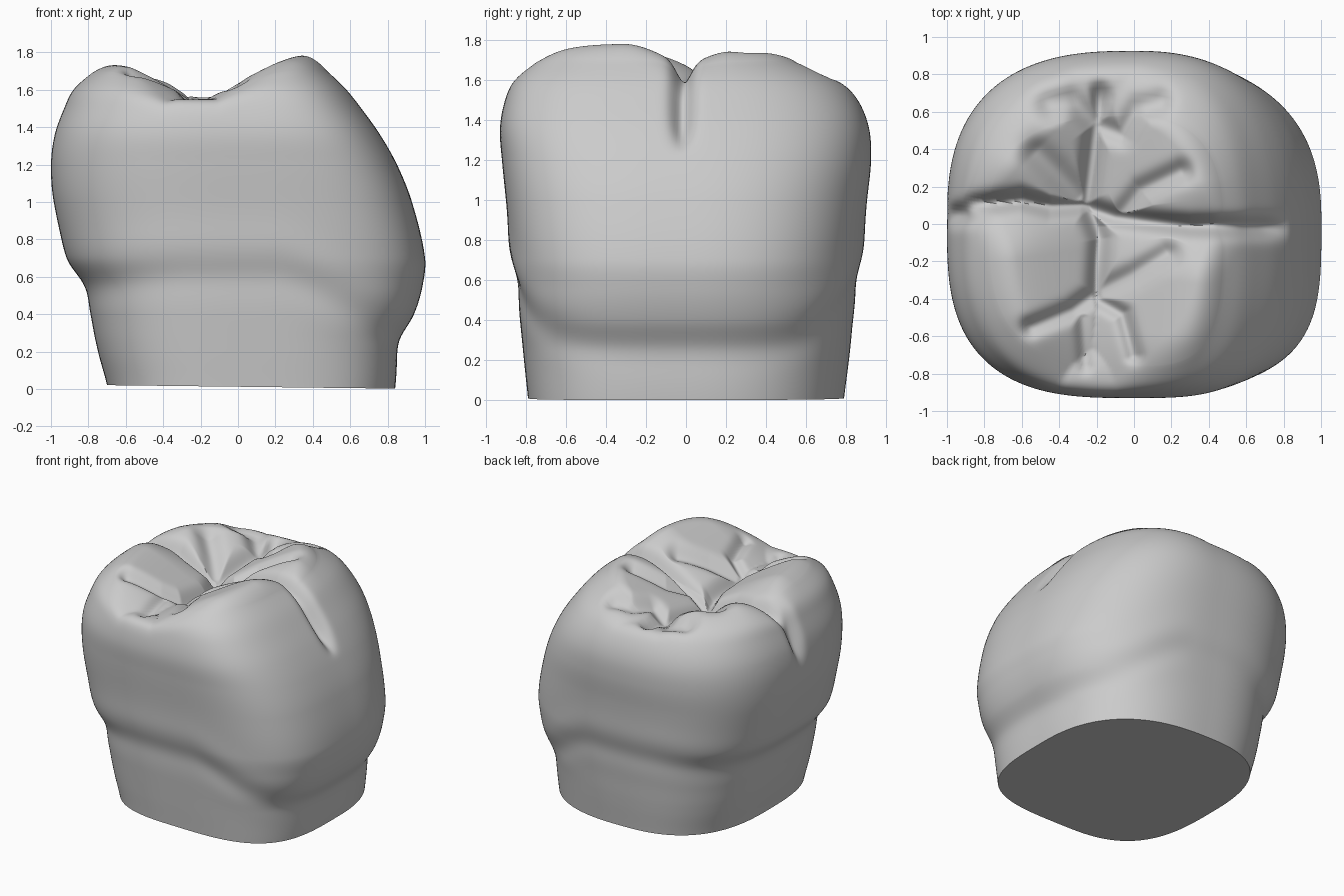
import bpy, bmesh, math
from mathutils import Vector

cube = bpy.data.objects.get("Cube")
if cube:
    bpy.data.objects.remove(cube, do_unlink=True)

SEGMENTS, WALL_RINGS, CAP_RINGS = 300, 90, 90

# Squareness of each corner, by the sign of x and y
CORNERS = {(False, False): 3, (True, False): 3.4, (True, True): 2.5, (False, True): 2.65}

# Outline of the tooth: height, then reach to -x, +x, -y, +y
OUTLINE = [
    (0, .70, .84, .79, .79), (.25, .76, .87, .815, .82), (.4, .79, .935, .83, .835),
    (.55, .83, .985, .845, .855), (.7, .91, 1, .87, .875), (1, .985, .93, .9, .905),
    (1.2, 1, .85, .92, .925), (1.36, .98, .76, .93, .915), (1.5, .93, .66, .905, .86),
    (1.6, .88, .58, .86, .77), (1.7, .78, .48, .765, .58)]
TOP = OUTLINE[-1][0]

# Cusps and marginal ridges: crest start, crest end, height, slope
CUSPS = [
    ((.39, -.32), (.37, -.6), 1.79, .56), ((.35, .23), (.3, .53), 1.745, .54),
    ((-.71, -.2), (-.67, -.48), 1.74, .58), ((-.67, .36), (-.56, .6), 1.7, .56),
    ((-.3, -.8), (.05, -.8), 1.55, .5), ((-.3, .8), (0, .8), 1.58, .5)]
CUSPS = [(Vector(a), Vector(b), h, slope) for a, b, h, slope in CUSPS]

# Chewing surface grooves: depth, width, path
GROOVES = [
    (.08, .05, [(-1, .04), (-.85, .1), (-.6, .13), (-.45, .09), (-.28, .1), (-.1, .04),
                (.05, .02), (.3, -.01), (.8, -.02)]),
    (.07, .05, [(-.18, .7), (-.22, .45), (-.26, .12), (-.18, -.08), (-.2, -.38)]),
    (.06, .05, [(-.22, -.38), (-.33, -.46), (-.55, -.55)]),
    (.05, .04, [(-.2, -.4), (-.06, -.48), (0, -.7)]),
    (.03, .035, [(-.28, -.5), (-.26, -.76)]),
    (.06, .06, [(-.18, -.36), (0, -.27), (.18, -.16)]),
    (.06, .06, [(-.06, .06), (.04, .18), (.25, .28)]),
    (.07, .07, [(-.22, .55), (-.33, .66), (-.45, .64)]),
    (.06, .06, [(-.2, .53), (-.06, .48), (.02, .62), (.14, .65)]),
    (.07, .08, [(-.3, .15), (-.42, .28), (-.52, .38)])]
GROOVES = [(d, w, [Vector(p) for p in path]) for d, w, path in GROOVES]


def smoothstep(low, high, value):
    t = min(max((value - low) / (high - low), 0), 1)
    return t * t * (3 - 2 * t)


def bell(value, width):
    return math.exp(-(value / width) ** 2)


def soft_min(a, b, blend):
    h = max(blend - abs(a - b), 0) / blend
    return min(a, b) - h * h * blend / 4


def distance(point, a, b):
    along = b - a
    t = min(max((point - a).dot(along) / along.length_squared, 0), 1)
    return (point - a - along * t).length


def reach(z):
    """Reach in four directions, with a smooth curve through the outline."""
    last = len(OUTLINE) - 1
    i = 0
    while i < last - 1 and z > OUTLINE[i + 1][0]:
        i += 1
    a, b = OUTLINE[i], OUTLINE[i + 1]
    before, after = OUTLINE[max(i - 1, 0)], OUTLINE[min(i + 2, last)]
    span = b[0] - a[0]
    t = (z - a[0]) / span
    result = []
    for k in range(1, len(a)):
        ma = (b[k] - before[k]) / (b[0] - before[0]) * span
        mb = (after[k] - a[k]) / (after[0] - a[0]) * span
        rise = b[k] - a[k]
        result.append(a[k] + t * (ma + t * (3 * rise - 2 * ma - mb + t * (ma + mb - 2 * rise))))
    return result


def wall_point(angle, z, sizes):
    c, s = math.cos(angle), math.sin(angle)
    left, right, front, back = sizes
    rx = right if c > 0 else left
    ry = back if s > 0 else front
    power = CORNERS[c > 0, s > 0]
    r = (abs(c / rx) ** power + abs(s / ry) ** power) ** (-1 / power)
    # Neck line, low on the +x side
    neck = .68 - .36 * smoothstep(.2, 1, c) - .07 * smoothstep(.3, 1, -c)
    r *= 1 - .013 * bell(z - neck + .07, .1) + .008 * bell(z - neck - .08, .12)
    # Notches where the cross groove runs down both sides
    y = r * s
    if c > 0:
        r *= 1 - .06 * bell(y + .02, .06) * smoothstep(1.22, 1.55, z)
    else:
        r *= 1 - .04 * bell(y - .04, .05) * smoothstep(1.1, 1.5, z)
    return r * c, r * s


def groove_depth(point):
    deepest = 0
    for depth, width, path in GROOVES:
        gap = min(distance(point, a, b) for a, b in zip(path, path[1:]))
        deepest = max(deepest, depth * bell(gap, width))
    return deepest


def chewing_height(point):
    tip = .12
    return max(h - slope * (math.hypot(distance(point, a, b), tip) - tip)
               for a, b, h, slope in CUSPS)


def carve(x, y, z):
    """Lower the closed crown to its cusps, fossa and grooves."""
    if z < 1.2:
        return z
    point = Vector((x, y))
    z = soft_min(z, chewing_height(point), .08)
    return z - groove_depth(point) * smoothstep(1.2, 1.45, z)


bm = bmesh.new()
rings = []
angles = [2 * math.pi * i / SEGMENTS for i in range(SEGMENTS)]

# Root and crown wall
for j in range(WALL_RINGS + 1):
    z = TOP * j / WALL_RINGS
    sizes = reach(z)
    ring = []
    for angle in angles:
        x, y = wall_point(angle, z, sizes)
        tilt = .012 * (1 - x) * (1 - smoothstep(0, .2, z))
        ring.append(bm.verts.new((x, y, carve(x, y, z) + tilt)))
    rings.append(ring)

# Chewing surface
rim = [wall_point(angle, TOP, reach(TOP)) for angle in angles]
for j in range(1, CAP_RINGS):
    s = 1 - j / CAP_RINGS
    z = TOP + .3 * (1 - s * s)
    rings.append([bm.verts.new((x * s, y * s, carve(x * s, y * s, z))) for x, y in rim])

for lower, upper in zip(rings, rings[1:]):
    for i in range(SEGMENTS):
        k = (i + 1) % SEGMENTS
        bm.faces.new((lower[i], lower[k], upper[k], upper[i]))
centre = bm.verts.new((0, 0, carve(0, 0, TOP + .3)))
for i in range(SEGMENTS):
    bm.faces.new((rings[-1][i], rings[-1][(i + 1) % SEGMENTS], centre))

# Flat cut end of the root
bm.faces.new(list(reversed(rings[0])))

mesh = bpy.data.meshes.new("molar_tooth")
bm.to_mesh(mesh)
bm.free()
tooth = bpy.data.objects.new("molar_tooth", mesh)
bpy.context.collection.objects.link(tooth)

enamel = bpy.data.materials.new("light_grey_enamel")
enamel.use_nodes = True
colour = (.6, .6, .6, 1)
enamel.diffuse_color = colour
enamel.node_tree.nodes["Principled BSDF"].inputs["Base Color"].default_value = colour
mesh.materials.append(enamel)

bpy.context.view_layer.objects.active = tooth
tooth.select_set(True)
bpy.ops.object.shade_smooth_by_angle(angle=math.radians(50))
